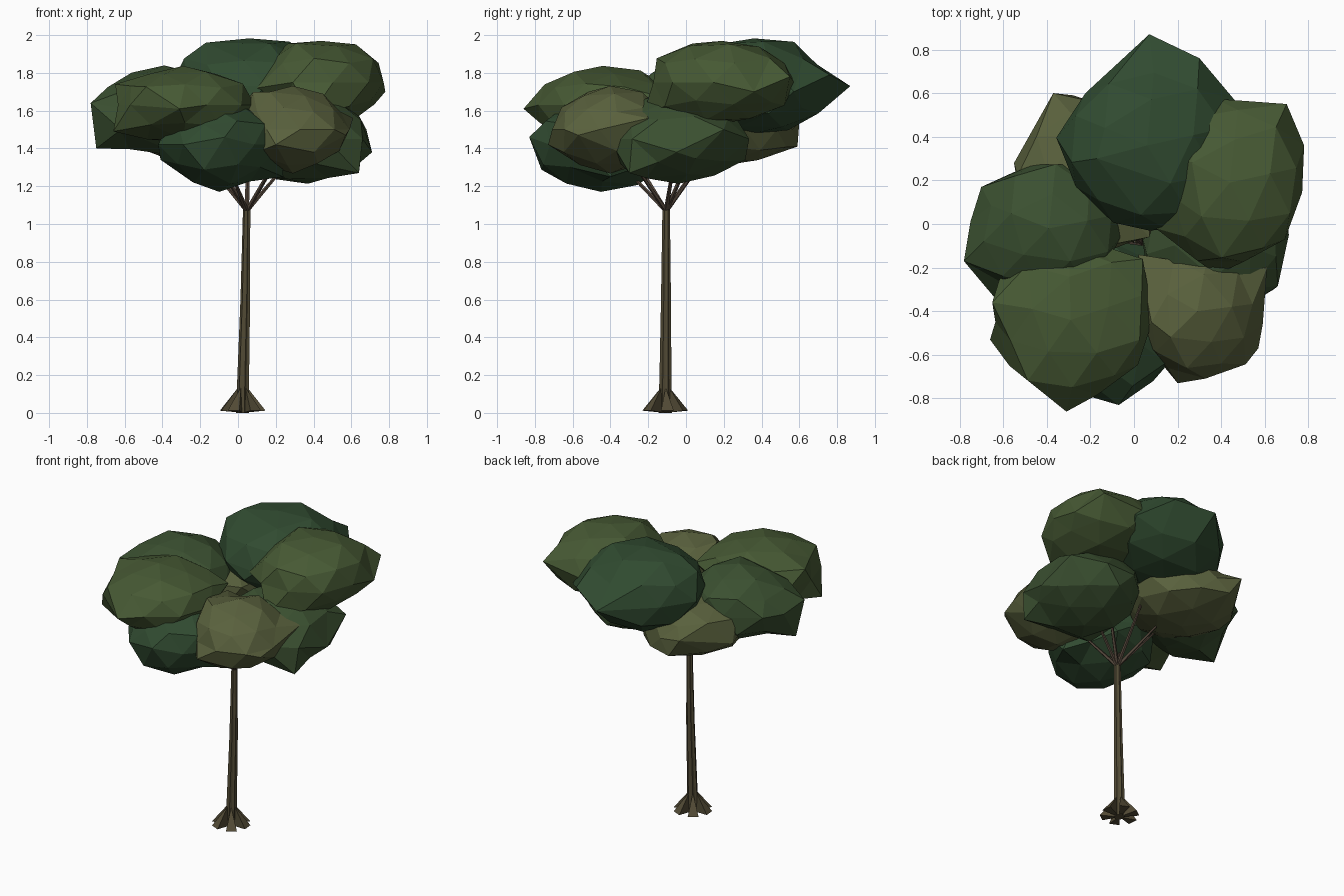
import bpy, bmesh, math, random
from mathutils import Vector, Matrix

if "Cube" in bpy.data.objects:
    bpy.data.objects.remove(bpy.data.objects["Cube"])

random.seed(4)

def material(name, rgb):
    m = bpy.data.materials.new(name)
    m.diffuse_color = (*rgb, 1)
    m.use_nodes = True
    m.node_tree.nodes["Principled BSDF"].inputs["Base Color"].default_value = m.diffuse_color
    return m

DARK = material("dark_leaf", (0.030, 0.070, 0.030))
MID = material("mid_leaf", (0.043, 0.080, 0.030))
GREEN = material("green_leaf", (0.062, 0.100, 0.034))
OLIVE = material("olive_leaf", (0.100, 0.118, 0.046))
BARK = material("bark", (0.085, 0.070, 0.036))
TWIG = material("branch_bark", (0.085, 0.060, 0.042))

def finish(name, bm, mat):
    bmesh.ops.recalc_face_normals(bm, faces=bm.faces)
    me = bpy.data.meshes.new(name)
    bm.to_mesh(me)
    bm.free()
    me.materials.append(mat)
    ob = bpy.data.objects.new(name, me)
    bpy.context.collection.objects.link(ob)
    return ob

def leaf_clump(name, centre, radii, mat, tips=()):
    """Faceted ellipsoid with slight irregularity and a few pulled corners."""
    bm = bmesh.new()
    bmesh.ops.create_icosphere(bm, subdivisions=2, radius=1)
    spin = Matrix.Rotation(random.uniform(0, 6.28), 3, 'Z')
    for v in bm.verts:
        p = (spin @ v.co) * random.uniform(0.95, 1.08)
        v.co = Vector([c + r * q for c, r, q in zip(centre, radii, p)])
    for t in tips:
        t = Vector(t)
        min(bm.verts, key=lambda v: (v.co - t).length).co = t
    finish(name, bm, mat)

# Foliage clumps, overlapping around the middle
clumps = [
    ("back_top_foliage", (0.06, 0.36, 1.73), (0.39, 0.38, 0.26), DARK,
     [(0.07, 0.87, 1.73), (0.30, 0.76, 1.79), (0.07, -0.03, 1.66),
      (-0.17, 0.30, 1.96), (0.46, 0.57, 1.70)]),
    ("right_top_foliage", (0.44, 0.19, 1.75), (0.34, 0.38, 0.225), GREEN,
     [(0.70, 0.55, 1.78), (0.78, 0.36, 1.70), (0.38, -0.23, 1.57), (0.10, -0.02, 1.72)]),
    ("front_right_foliage", (0.29, -0.40, 1.50), (0.30, 0.31, 0.22), OLIVE,
     [(0.57, -0.57, 1.47), (0.61, -0.20, 1.56), (0.20, -0.73, 1.42),
      (0.02, -0.14, 1.62), (0.08, -0.45, 1.70)]),
    ("front_left_foliage", (-0.29, -0.44, 1.63), (0.36, 0.35, 0.20), GREEN,
     [(-0.31, -0.86, 1.61), (-0.66, -0.53, 1.49), (-0.65, -0.36, 1.74), (0.04, -0.16, 1.68)]),
    ("left_foliage", (-0.39, -0.02, 1.60), (0.34, 0.31, 0.225), MID,
     [(-0.78, -0.17, 1.64), (-0.75, -0.12, 1.40), (-0.70, 0.17, 1.62), (-0.62, -0.36, 1.50)]),
    ("back_left_foliage", (-0.21, 0.21, 1.50), (0.34, 0.36, 0.195), OLIVE,
     [(-0.37, 0.60, 1.54), (-0.28, 0.59, 1.41), (-0.55, 0.28, 1.45), (0.07, -0.06, 1.62)]),
    ("front_low_foliage", (-0.10, -0.45, 1.42), (0.32, 0.36, 0.235), DARK,
     [(-0.07, -0.83, 1.46), (-0.41, -0.50, 1.34), (0.24, -0.40, 1.25), (0.05, -0.10, 1.32)]),
    ("right_low_foliage", (0.37, -0.04, 1.45), (0.34, 0.37, 0.23), MID,
     [(0.64, -0.30, 1.27), (0.71, -0.05, 1.38), (0.68, 0.20, 1.50), (0.15, -0.25, 1.27)]),
]
for c in clumps:
    leaf_clump(*c)

# Fluted tapering trunk, slightly leaning
bm = bmesh.new()
SIDES = 14
rings = []
for z, x, y, r in [(0, .025, -.11, .036), (.3, .032, -.108, .031),
                   (.6, .040, -.106, .027), (1.10, .047, -.105, .020)]:
    ring = []
    for i in range(SIDES):
        a = math.tau * i / SIDES
        k = r * (1 if i % 2 else 0.78)
        ring.append(bm.verts.new((x + k * math.cos(a), y + k * math.sin(a), z)))
    rings.append(ring)
for lo, hi in zip(rings, rings[1:]):
    for i in range(SIDES):
        j = (i + 1) % SIDES
        bm.faces.new((lo[i], lo[j], hi[j], hi[i]))
bm.faces.new(rings[0])
bm.faces.new(rings[-1])
finish("trunk", bm, BARK)

# Wedge-shaped roots flaring around the base
bm = bmesh.new()
base = Vector((0.025, -0.11, 0))
up = Vector((0, 0, 1))
for i in range(6):
    a = math.tau * i / 6 + 0.1
    out, side = Vector((math.cos(a), math.sin(a), 0)), Vector((-math.sin(a), math.cos(a), 0))
    top = bm.verts.new(base + out * 0.024 + up * 0.135)
    inner = bm.verts.new(base)
    left = bm.verts.new(base + out * 0.118 + side * 0.034 + up * 0.012)
    right = bm.verts.new(base + out * 0.118 - side * 0.034 + up * 0.012)
    for f in [(top, inner, left), (top, right, inner), (top, left, right), (inner, right, left)]:
        bm.faces.new(f)
finish("roots", bm, BARK)

# Thin branches fanning out from the fork into each clump
fork = Vector((0.047, -0.105, 1.07))
bm = bmesh.new()
for name, centre, *_ in clumps:
    d = (Vector(centre) - fork) * 0.6
    mat = Matrix.Translation(fork + d / 2) @ d.to_track_quat('Z', 'Y').to_matrix().to_4x4()
    bmesh.ops.create_cone(bm, cap_ends=True, segments=5, radius1=0.013,
                          radius2=0.007, depth=d.length, matrix=mat)
finish("branches", bm, TWIG)
